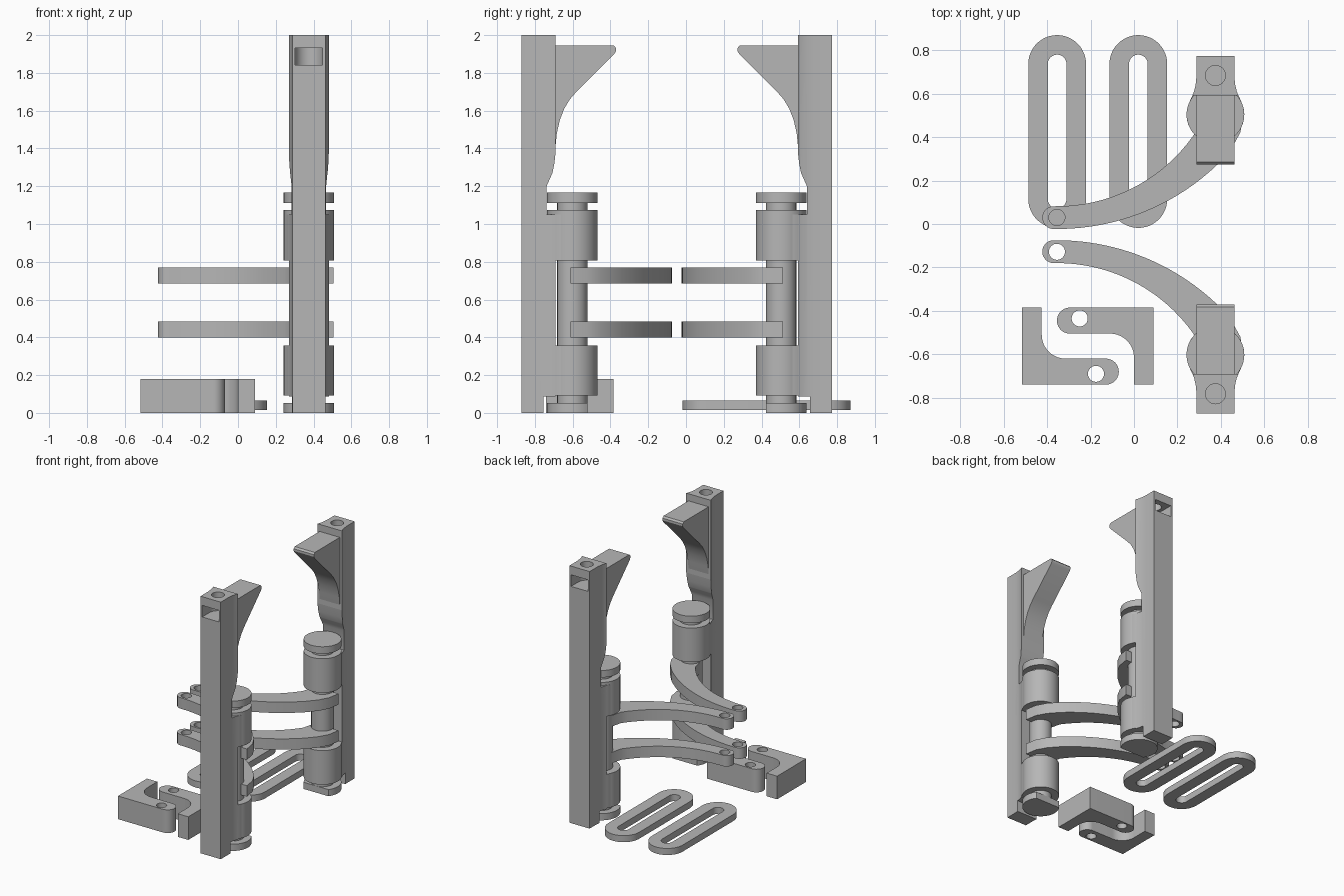
import bpy, bmesh
from math import sin, cos, pi, sqrt, radians
from mathutils import Matrix, Vector

cube = bpy.data.objects.get("Cube")
if cube:
    bpy.data.objects.remove(cube, do_unlink=True)

grey = bpy.data.materials.new("plain grey")
grey.use_nodes = True
GREY = (0.47, 0.47, 0.47, 1)
grey.diffuse_color = GREY
grey.node_tree.nodes["Principled BSDF"].inputs["Base Color"].default_value = GREY


def arc(cx, cy, r, a0, a1, n=16):
    """Points on an arc, angles in degrees."""
    angles = [radians(a0 + (a1 - a0) * i / n) for i in range(n + 1)]
    return [(cx + r * cos(a), cy + r * sin(a)) for a in angles]


def circle(cx, cy, r, n=48):
    return arc(cx, cy, r, 0, 360, n)[:-1]


def stadium(cx, y0, y1, r):
    return arc(cx, y1, r, 0, 180, 24) + arc(cx, y0, r, 180, 360, 24)


def smooth(obj):
    bpy.ops.object.select_all(action='DESELECT')
    obj.select_set(True)
    bpy.context.view_layer.objects.active = obj
    bpy.ops.object.shade_smooth_by_angle(angle=radians(30))


def prism(name, pts, lo, hi, side=False):
    """Extrude an outline: plan (x, y) along z, or side (y, z) along x."""
    bm = bmesh.new()
    place = (lambda a, b, h: (h, a, b)) if side else (lambda a, b, h: (a, b, h))
    face = bm.faces.new([bm.verts.new(place(a, b, lo)) for a, b in pts])
    out = bmesh.ops.extrude_face_region(bm, geom=[face])
    verts = [v for v in out["geom"] if isinstance(v, bmesh.types.BMVert)]
    shift = Vector(place(0, 0, hi - lo))
    bmesh.ops.translate(bm, verts=verts, vec=shift)
    bmesh.ops.recalc_face_normals(bm, faces=bm.faces)
    mesh = bpy.data.meshes.new(name)
    bm.to_mesh(mesh)
    bm.free()
    mesh.materials.append(grey)
    obj = bpy.data.objects.new(name, mesh)
    bpy.context.collection.objects.link(obj)
    smooth(obj)
    return obj


def cut(obj, *cutters):
    """Subtract the cutters, bake the result and remove them."""
    for c in cutters:
        c.hide_render = True
        mod = obj.modifiers.new("cut", 'BOOLEAN')
        mod.operation, mod.solver, mod.object = 'DIFFERENCE', 'EXACT', c
    graph = bpy.context.evaluated_depsgraph_get()
    mesh = bpy.data.meshes.new_from_object(obj.evaluated_get(graph))
    obj.modifiers.clear()
    obj.data = mesh
    for c in cutters:
        bpy.data.objects.remove(c, do_unlink=True)
    smooth(obj)
    return obj


def transformed_copy(obj, name, matrix):
    new = obj.copy()
    new.data = obj.data.copy()
    new.name = name
    new.data.transform(matrix)
    if matrix.determinant() < 0:
        new.data.flip_normals()
    bpy.context.collection.objects.link(new)


PX, PY = 0.375, -0.602      # hinge axis
HY = -0.782                 # post bolt hole
HALF = 0.087                # post half width
front = []


def flared(points):
    """Symmetric plan outline from (y, half width) pairs."""
    return [(PX + w, y) for y, w in points] + [(PX - w, y) for y, w in reversed(points)]


# Upright post with hinge recesses, bolt hole and nut window
flare = [(-0.78, HALF), (-0.74, 0.091), (-0.71, 0.098), (-0.69, 0.106)]
post = prism("post", flared([(-0.872, HALF)] + flare), 0, 2)
recess = [(-0.738, 1.045), (-0.738, 1.2), (-0.725, 1.23), (-0.707, 1.27),
          (-0.697, 1.32), (-0.688, 1.4), (-0.6, 1.4), (-0.6, 1.045)]
window = [(PX - 0.073, -0.95), (PX + 0.073, -0.95)] + arc(PX, HY, 0.073, 0, 180, 20)
front.append(cut(post,
                 prism("cut_top", recess, 0, 1, True),
                 prism("cut_low", [(-0.755, -0.1), (-0.6, -0.1), (-0.6, 0.088), (-0.755, 0.088)], 0, 1, True),
                 prism("cut_window", window, 1.842, 1.932),
                 prism("cut_hole", circle(PX, HY, 0.046), 1.9, 2.1)))

# Curved hook on the inner side of the post
hook = [(-0.70, 1.38), (-0.69, 1.42), (-0.684, 1.48), (-0.668, 1.55), (-0.645, 1.61),
        (-0.615, 1.66), (-0.58, 1.7), (-0.38, 1.9), (-0.371, 1.915),
        (-0.371, 1.932), (-0.383, 1.945), (-0.70, 1.945)]
front.append(prism("hook", hook, PX - HALF, PX + HALF, True))

# Hinge knuckles and the webs that join them to the post
for tag, lo, hi in (("lower", 0.093, 0.358), ("upper", 0.808, 1.073)):
    front.append(prism(tag + "_knuckle", circle(PX, PY, 0.133), lo, hi))
    web = flared(flare + [(-0.665, 0.118), (-0.62, 0.122)])
    front.append(prism(tag + "_web", web, lo, min(hi, 1.05)))

# Hinge pin with a round cap and a flat-sided foot
front.append(prism("hinge_pin", circle(PX, PY, 0.08), 0.03, 1.13))
front.append(prism("pin_cap", circle(PX, PY, 0.133), 1.112, 1.166))
front.append(prism("pin_foot", arc(PX, PY, 0.133, 143, 397, 40), 0, 0.052))


# Curved arms with a rounded, drilled free end
def bow(y0, r, x):
    return (x, y0 - r + sqrt(r * r - (x + 0.355) ** 2))


outer = [bow(-0.075, 1.07, -0.355 + 0.74 * i / 20) for i in range(21)]
inner = [bow(-0.18, 0.77, -0.355 + 0.63 * i / 20) for i in range(21)]
tip = arc(-0.37, -0.1275, 0.0525, 270, 90, 16)
root = [(0.45, -0.447), (0.49, -0.52), (0.505, -0.612), (0.3, -0.612)]
for tag, lo in (("lower", 0.399), ("upper", 0.685)):
    arm = prism(tag + "_arm", outer + root + inner[::-1] + tip[1:-1], lo, lo + 0.085)
    front.append(cut(arm, prism("cut_arm", circle(-0.355, -0.128, 0.037), 0, 1)))

# Mirrored rear assembly
mirror = Matrix.Translation((0, -0.098, 0)) @ Matrix.Diagonal((1, -1, 1, 1))
for obj in front:
    name = obj.name
    obj.name = "front_" + name
    transformed_copy(obj, "back_" + name, mirror)

# Flat slotted links
for tag, x in (("right", -0.354), ("left", 0.02)):
    link = prism(tag + "_slotted_link", stadium(x, 0.115, 0.737, 0.133), 0.014, 0.065)
    cut(link, prism("cut_slot", stadium(x, 0.115, 0.737, 0.043), -0.1, 0.2))

# Pair of drilled corner brackets, one turned half round
outline = ([(-0.515, -0.74)] + arc(-0.13, -0.68, 0.06, -90, 90, 24)
           + arc(-0.315, -0.51, 0.11, 270, 180, 16) + [(-0.425, -0.385), (-0.515, -0.385)])
bracket = prism("right_bracket", outline, 0, 0.18)
cut(bracket, prism("cut_bracket", circle(-0.175, -0.69, 0.037), -0.1, 0.3))
turn = Matrix.Translation((-0.425, -1.125, 0)) @ Matrix.Rotation(pi, 4, 'Z')
transformed_copy(bracket, "left_bracket", turn)
